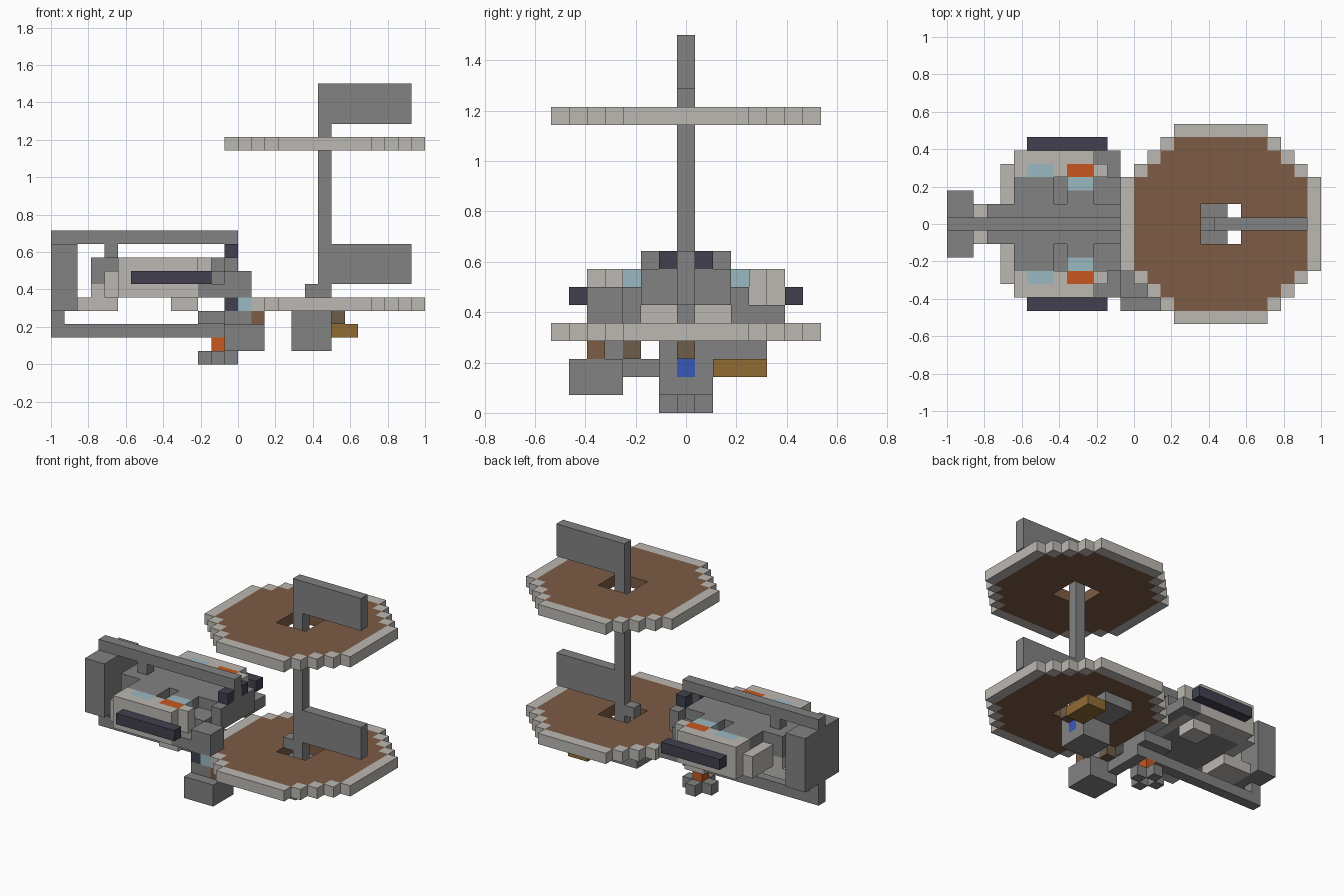
import bpy, bmesh
from mathutils import Vector

if "Cube" in bpy.data.objects:
    bpy.data.objects.remove(bpy.data.objects["Cube"])

U = 1 / 14  # size of one block


def make_material(name, hex_code):
    srgb = [int(hex_code[i:i + 2], 16) / 255 for i in (0, 2, 4)]
    colour = [((c + 0.055) / 1.055) ** 2.4 for c in srgb] + [1]
    mat = bpy.data.materials.new(name)
    mat.use_nodes = True
    mat.diffuse_color = colour
    mat.node_tree.nodes["Principled BSDF"].inputs["Base Color"].default_value = colour
    return mat


MATS = {n: make_material(n, h) for n, h in {
    "grey": "828282", "pale_grey": "BCB8B2", "brown": "7D5C45", "navy": "41404F",
    "pale_blue": "9BB8C2", "orange": "C6571F", "gold": "906B33",
    "blue": "3659BA", "dark_brown": "6E5D4B"}.items()}
ORDER = list(MATS)


def box(cells, colour, x, y, z, mirror=False):
    """Fill block cells; x and z count from the corner, y from the centre."""
    for i in range(*x):
        for j in range(int(y[0] + 0.5), int(y[1] + 0.5)):
            for k in range(*z):
                cells[i, j, k] = colour
                if mirror:
                    cells[i, -j, k] = colour


def build(name, cells):
    """Mesh only the outer skin of a set of coloured cells."""
    bm = bmesh.new()
    verts = {}
    for cell, colour in cells.items():
        for axis in range(3):
            for side in (0, 1):
                near = list(cell)
                near[axis] += 2 * side - 1
                if tuple(near) in cells:
                    continue
                ring = []
                for a, b in ((0, 0), (1, 0), (1, 1), (0, 1)):
                    p = list(cell)
                    p[axis] += side
                    p[(axis + 1) % 3] += a
                    p[(axis + 2) % 3] += b
                    p = tuple(p)
                    if p not in verts:
                        verts[p] = bm.verts.new(Vector((p[0] - 14, p[1] - 0.5, p[2])) * U)
                    ring.append(verts[p])
                face = bm.faces.new(ring if side else ring[::-1])
                face.material_index = ORDER.index(colour)
    bmesh.ops.dissolve_limit(bm, angle_limit=0.01, verts=bm.verts[:],
                             edges=bm.edges[:], delimit={'MATERIAL'})
    mesh = bpy.data.meshes.new(name)
    bm.to_mesh(mesh)
    bm.free()
    for mat in MATS.values():
        mesh.materials.append(mat)
    obj = bpy.data.objects.new(name, mesh)
    bpy.context.collection.objects.link(obj)


# Two stepped octagonal platforms with a square hole
for name, level in (("lower_platform", 4), ("upper_platform", 16)):
    cells = {}
    for dx in range(-7, 8):
        for dy in range(-7, 8):
            a, b = abs(dx), abs(dy)
            if a + b <= 10 and max(a, b) > 1:
                inner = max(a, b) <= 6 and a + b <= 9
                cells[dx + 20, dy, level] = "brown" if inner else "pale_grey"
    build(name, cells)

# Mast with two flat vanes
mast = {}
box(mast, "grey", (20, 21), (-.5, .5), (4, 21))
box(mast, "grey", (19, 20), (-.5, .5), (5, 6))
for z in ((6, 9), (18, 21)):
    box(mast, "grey", (20, 27), (-.5, .5), z)
build("mast", mast)

# Motor housing under the lower platform
motor = {}
box(motor, "grey", (18, 21), (-1.5, 1.5), (1, 4))
box(motor, "grey", (18, 21), (1.5, 4.5), (3, 4))
box(motor, "blue", (20, 21), (-.5, .5), (2, 3))
box(motor, "dark_brown", (21, 22), (-.5, .5), (3, 4))
box(motor, "gold", (21, 23), (1.5, 4.5), (2, 3))
build("motor_housing", motor)

# Long frame and end panel
frame = {}
box(frame, "grey", (0, 14), (-.5, .5), (9, 10))
box(frame, "grey", (0, 14), (-.5, .5), (2, 3))
box(frame, "grey", (0, 1), (-.5, .5), (3, 4))
box(frame, "grey", (0, 2), (-2.5, 2.5), (4, 9))
box(frame, "grey", (4, 5), (-.5, .5), (8, 9))
box(frame, "grey", (13, 14), (-.5, .5), (8, 9))
box(frame, "navy", (13, 14), (.5, 1.5), (8, 9), True)
build("frame", frame)

# Central column and cross-shaped foot
column = {}
box(column, "grey", (11, 14), (-1.5, 1.5), (3, 4))
box(column, "grey", (12, 13), (-.5, .5), (1, 3))
box(column, "grey", (11, 14), (-.5, .5), (0, 1))
box(column, "grey", (12, 13), (-1.5, 1.5), (0, 1))
del column[12, 0, 0]
box(column, "orange", (12, 13), (-.5, .5), (1, 2))
build("column_and_foot", column)

# Side tower and its link to the column
tower = {}
box(tower, "grey", (13, 15), (-5.5, -3.5), (3, 7))
box(tower, "navy", (13, 14), (-5.5, -3.5), (4, 5))
box(tower, "pale_blue", (14, 15), (-5.5, -3.5), (4, 5))
box(tower, "brown", (15, 16), (-5.5, -4.5), (3, 4))
box(tower, "dark_brown", (14, 15), (-3.5, -2.5), (3, 4))
box(tower, "grey", (13, 16), (-6.5, -3.5), (1, 3))
box(tower, "grey", (13, 14), (-3.5, -.5), (2, 3))
build("side_tower", tower)

# Cabin floor, core and nose
cabin = {}
box(cabin, "grey", (5, 11), (-3.5, 3.5), (5, 6))
box(cabin, "pale_grey", (11, 12), (-3.5, 3.5), (5, 6))
box(cabin, "grey", (5, 13), (-3.5, 3.5), (6, 7))
box(cabin, "grey", (5, 8), (-3.5, 3.5), (7, 8))
box(cabin, "grey", (8, 14), (-1.5, 1.5), (7, 8))
box(cabin, "grey", (9, 11), (1.5, 2.5), (7, 8), True)
box(cabin, "grey", (13, 14), (-2.5, 2.5), (6, 8))
box(cabin, "pale_grey", (3, 5), (-1.5, 1.5), (5, 6))
box(cabin, "grey", (3, 5), (-1.5, 1.5), (6, 8))
box(cabin, "pale_grey", (2, 5), (-1.5, 1.5), (4, 5))

# Cabin sides, mirrored
box(cabin, "pale_grey", (4, 5), (1.5, 4.5), (5, 7), True)
box(cabin, "pale_grey", (5, 12), (3.5, 4.5), (5, 8), True)
box(cabin, "pale_grey", (5, 11), (4.5, 5.5), (5, 8), True)
box(cabin, "pale_grey", (9, 11), (2.5, 4.5), (4, 5), True)
box(cabin, "grey", (11, 13), (4.5, 5.5), (5, 6), True)
box(cabin, "grey", (12, 13), (2.5, 5.5), (5, 6), True)
box(cabin, "pale_blue", (6, 8), (3.5, 4.5), (7, 8), True)
box(cabin, "pale_blue", (9, 11), (2.5, 3.5), (7, 8), True)
box(cabin, "orange", (9, 11), (3.5, 4.5), (7, 8), True)
box(cabin, "navy", (6, 12), (5.5, 6.5), (6, 7), True)
build("cabin", cabin)
